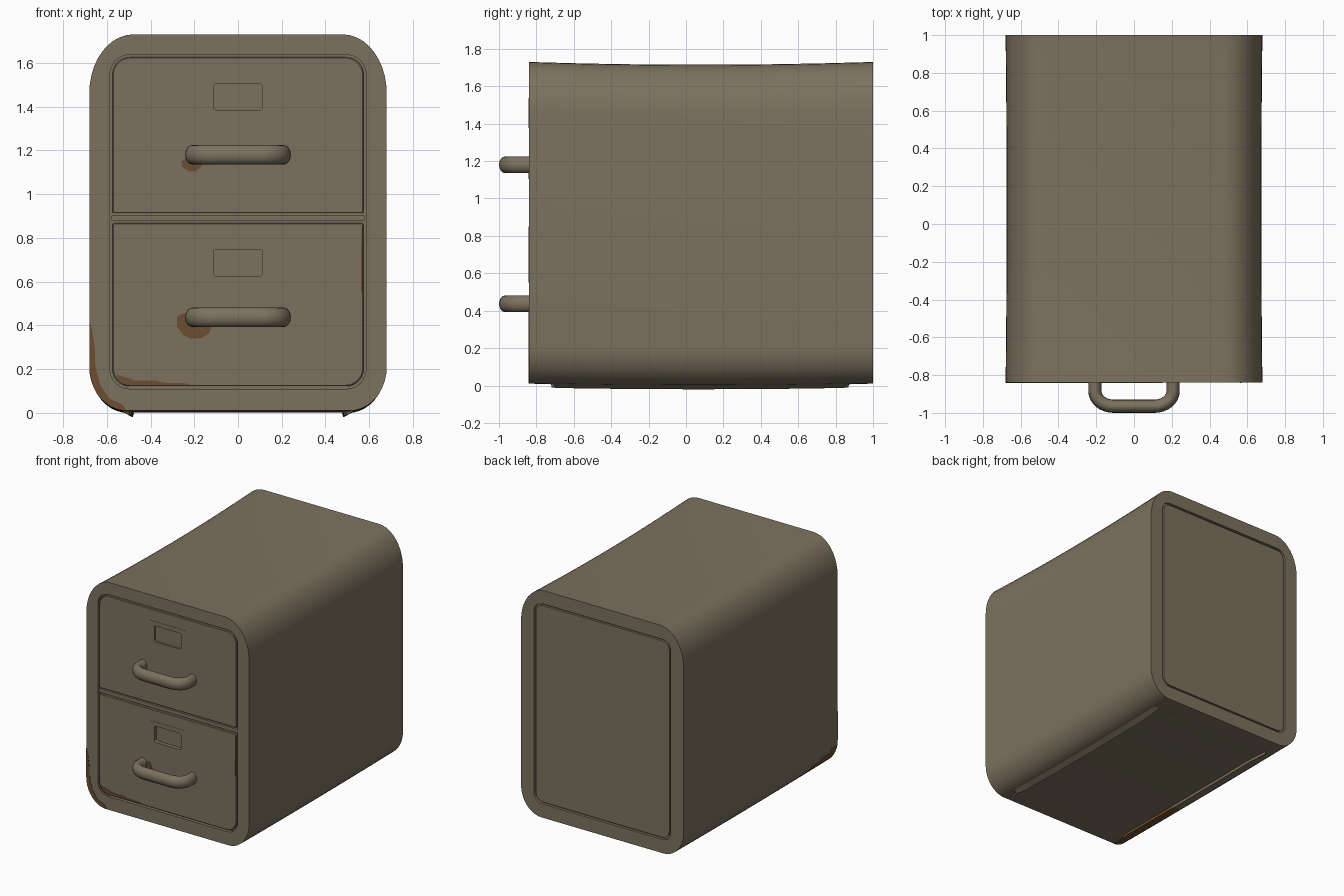
import bpy, bmesh, math

if "Cube" in bpy.data.objects:
    bpy.data.objects.remove(bpy.data.objects["Cube"])


def material(name, rgb):
    m = bpy.data.materials.new(name)
    m.diffuse_color = (*rgb, 1)
    m.use_nodes = True
    m.node_tree.nodes["Principled BSDF"].inputs["Base Color"].default_value = m.diffuse_color
    return m


PAINT = material("olive grey paint", (0.2, 0.167, 0.113))
RUST = material("rust brown", (0.15, 0.075, 0.03))


def rr(hw, z0, z1, top, bot, n=10):
    """Rounded rectangle in XZ; top and bot are (rx, rz) corner radii."""
    pts = []
    for i, (sx, z, s, r) in enumerate([(1, z1, -1, top), (-1, z1, -1, top),
                                       (-1, z0, 1, bot), (1, z0, 1, bot)]):
        cx, cz = sx * (hw - r[0]), z + s * r[1]
        for k in range(n + 1):
            a = math.pi / 2 * (i + k / n)
            pts.append((cx + r[0] * math.cos(a), cz + r[1] * math.sin(a)))
    return pts


def finish(bm, name, mats):
    bmesh.ops.recalc_face_normals(bm, faces=bm.faces)
    me = bpy.data.meshes.new(name)
    bm.to_mesh(me)
    bm.free()
    for m in mats:
        me.materials.append(m)
    ob = bpy.data.objects.new(name, me)
    bpy.context.collection.objects.link(ob)
    bpy.ops.object.select_all(action='DESELECT')
    bpy.context.view_layer.objects.active = ob
    ob.select_set(True)
    bpy.ops.object.shade_smooth_by_angle(angle=math.radians(30))
    return ob


def chain(loops, closed=False):
    """Stitch (points, y) loops into a skin, capped or joined end to start."""
    bm = bmesh.new()
    rows = [[bm.verts.new((x, y, z)) for x, z in pts] for pts, y in loops]
    pairs = list(zip(rows, rows[1:]))
    if closed:
        pairs.append((rows[-1], rows[0]))
    else:
        bm.faces.new(rows[0])
        bm.faces.new(rows[-1])
    for a, b in pairs:
        for i in range(len(a)):
            j = (i + 1) % len(a)
            bm.faces.new((a[i], a[j], b[j], b[i]))
    return bm


# Cabinet shell: back groove, slightly sagging skin, front opening
def shell(y):
    b = 1 - ((y - 0.08) / 0.92) ** 2
    return rr(0.68 - 0.006 * b, 0.01 - 0.01 * b, 1.73 - 0.015 * b,
              (0.2, 0.27), (0.17, 0.2))


back_panel = rr(0.558, 0.127, 1.613, (0.06, 0.06), (0.06, 0.06))
back_edge = rr(0.572, 0.113, 1.627, (0.07, 0.07), (0.07, 0.07))
opening = rr(0.585, 0.11, 1.637, (0.09, 0.09), (0.09, 0.09))
ring_y = [1.0, 0.91, 0.7, 0.45, 0.2, 0.0, -0.15, -0.25, -0.35, -0.45,
          -0.55, -0.65, -0.76, -0.84]
bm = chain([(back_panel, 0.997), (back_panel, 0.98), (back_edge, 0.98),
            (back_edge, 1.0)] + [(shell(y), y) for y in ring_y] +
           [(opening, -0.84), (opening, -0.81)])
bmesh.ops.recalc_face_normals(bm, faces=bm.faces)

# Rust creeping along the lower left edge
for f in bm.faces:
    c = f.calc_center_median()
    if c.x < -0.5 and abs(f.normal.y) < 0.5 and -0.84 < c.y < -0.2:
        if c.z < 0.17 * (-0.15 - c.y) / 0.65:
            f.material_index = 1

# Sunken base panel
base = [f for f in bm.faces if f.normal.z < -0.99 and f.calc_center_median().z < 0.02
        and -0.76 < f.calc_center_median().y < 0.91]
bmesh.ops.inset_region(bm, faces=base, thickness=0.055, depth=0)
bmesh.ops.inset_region(bm, faces=base, thickness=0.004, depth=-0.018)
finish(bm, "cabinet_shell", [PAINT, RUST])

# Drawers with sunken label pockets, label frames and handles
BIG, SMALL = (0.08, 0.08), (0.008, 0.008)
drawers = [("lower", 0.122, 0.868, SMALL, BIG, (0.112, 0.625, 0.747), 0.028, 0.437),
           ("upper", 0.913, 1.626, BIG, SMALL, (0.112, 1.385, 1.505), 0.012, 1.18)]
for name, z0, z1, top, bot, (pw, p0, p1), depth, hz in drawers:
    edge = rr(0.574, z0, z1, top, bot)
    lip = rr(0.57, z0 + 0.004, z1 - 0.004, top, bot)
    pocket = rr(pw, p0, p1, (0.015, 0.015), (0.015, 0.015))
    finish(chain([(edge, -0.805), (edge, -0.836), (lip, -0.84), (pocket, -0.84),
                  (pocket, -0.84 + depth)]), name + "_drawer", [PAINT])
    outer = rr(0.15, p0 - 0.008, p1 + 0.033, SMALL, SMALL)
    inner = rr(pw + 0.001, p0 - 0.001, p1 + 0.001, (0.015, 0.015), (0.015, 0.015))
    finish(chain([(outer, -0.838), (outer, -0.842), (inner, -0.842),
                  (inner, -0.838)], True), name + "_label_frame", [PAINT])

    # Handle: elliptical tube swept along a bent bar
    half = [(0.207, -0.82), (0.207, -0.885)]
    for k in range(1, 9):
        a = math.pi / 2 * k / 8
        half.append((0.107 + 0.1 * math.cos(a), -0.885 - 0.08 * math.sin(a)))
    path = half + [(-x, y) for x, y in reversed(half)]
    bm = bmesh.new()
    rows = []
    for i, (x, y) in enumerate(path):
        (ax, ay), (bx, by) = path[max(i - 1, 0)], path[min(i + 1, len(path) - 1)]
        d = math.hypot(bx - ax, by - ay)
        nx, ny = -(by - ay) / d, (bx - ax) / d
        rows.append([bm.verts.new((x + nx * 0.035 * math.cos(t), y + ny * 0.035 * math.cos(t),
                                   hz + 0.045 * math.sin(t)))
                     for t in [math.tau * k / 16 for k in range(16)]])
    for a, b in zip(rows, rows[1:]):
        for k in range(16):
            bm.faces.new((a[k], a[k - 1], b[k - 1], b[k]))
    bm.faces.new(rows[0])
    bm.faces.new(rows[-1])
    finish(bm, name + "_handle", [PAINT])

# Rail between the drawers
rail = rr(0.58, 0.877, 0.904, SMALL, SMALL)
finish(chain([(rail, -0.805), (rail, -0.836)]), "drawer_rail", [PAINT])


# Rust stains: thin plates on the front
def stain(name, pts):
    finish(chain([(pts, -0.838), (pts, -0.8425)]), name, [RUST])


stain("lower_handle_rust", [(-0.28, 0.44), (-0.28, 0.395), (-0.25, 0.355), (-0.22, 0.34),
                            (-0.17, 0.34), (-0.13, 0.365), (-0.12, 0.4), (-0.15, 0.46),
                            (-0.25, 0.455)])
stain("upper_handle_rust", [(-0.258, 1.15), (-0.255, 1.125), (-0.225, 1.103), (-0.195, 1.103),
                            (-0.168, 1.125), (-0.168, 1.16), (-0.23, 1.17)])
stain("drawer_bottom_rust", [(-0.557, 0.175), (-0.545, 0.152), (-0.515, 0.133), (-0.48, 0.127),
                             (-0.22, 0.127), (-0.23, 0.135), (-0.34, 0.138), (-0.37, 0.147),
                             (-0.47, 0.148), (-0.52, 0.165)])
stain("drawer_side_rust", [(0.562, 0.55), (0.57, 0.55), (0.57, 0.85), (0.564, 0.85)])
corner = shell(-0.84)[22:33]
stain("frame_corner_rust", [(-0.68, 0.43)] + corner +
      [(-0.53, 0.04), (-0.59, 0.065), (-0.63, 0.13), (-0.652, 0.21), (-0.655, 0.3),
       (-0.665, 0.37)])
